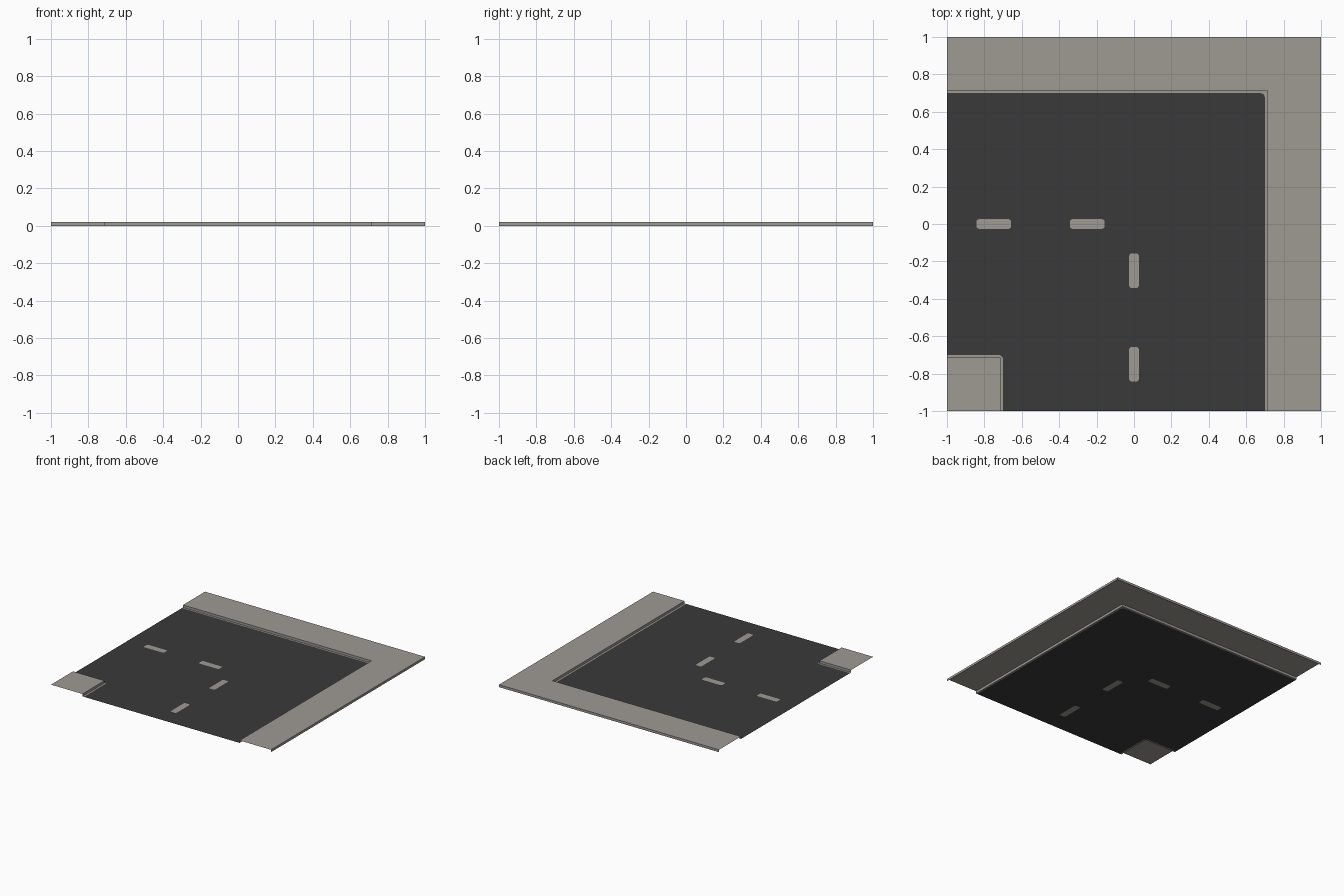
import bpy, bmesh, math

if "Cube" in bpy.data.objects:
    bpy.data.objects.remove(bpy.data.objects["Cube"])

H = 0.02      # pavement height
C = 0.714     # kerb line
R = 0.70      # edge of the asphalt


def material(name, rgb):
    m = bpy.data.materials.new(name)
    m.diffuse_color = (*rgb, 1)
    m.use_nodes = True
    m.node_tree.nodes["Principled BSDF"].inputs["Base Color"].default_value = m.diffuse_color
    return m


asphalt = material("dark asphalt", (0.042, 0.042, 0.042))
paving = material("warm grey paving", (0.342, 0.327, 0.296))


def arc(cx, cy, r, a0, a1, n=4):
    return [(cx + r * math.cos(math.radians(a0 + (a1 - a0) * i / n)),
             cy + r * math.sin(math.radians(a0 + (a1 - a0) * i / n))) for i in range(n + 1)]


def dash(cx, cy, hx, hy, r=0.012):
    pts = []
    for k, (sx, sy) in enumerate([(1, 1), (-1, 1), (-1, -1), (1, -1)]):
        pts += arc(cx + sx * (hx - r), cy + sy * (hy - r), r, 90 * k, 90 * k + 90, 3)
    return pts


def finish(bm, name, mat):
    me = bpy.data.meshes.new(name)
    bm.to_mesh(me)
    bm.free()
    me.materials.append(mat)
    bpy.context.collection.objects.link(bpy.data.objects.new(name, me))


def flat(name, loops, mat):
    """Flat upward-facing sheet; loops after the first are holes."""
    bm = bmesh.new()
    edges = []
    for pts in loops:
        vs = [bm.verts.new((x, y, 0)) for x, y in pts]
        edges += [bm.edges.new((vs[i - 1], vs[i])) for i in range(len(vs))]
    bmesh.ops.triangle_fill(bm, edges=edges, use_beauty=True)
    for f in bm.faces:
        f.normal_update()
        if f.normal.z < 0:
            f.normal_flip()
    finish(bm, name, mat)


def pavement(name, outline, open_sides):
    """Raised sheet (counter-clockwise outline) with walls, open at tile joins."""
    bm = bmesh.new()
    low = [bm.verts.new((x, y, 0)) for x, y in outline]
    top = [bm.verts.new((x, y, H)) for x, y in outline]
    bm.faces.new(top)
    n = len(outline)
    for i in range(n):
        j = (i + 1) % n
        if i not in open_sides:
            bm.faces.new((low[i], low[j], top[j], top[i]))
    for v in [v for v in bm.verts if not v.link_faces]:
        bm.verts.remove(v)
    finish(bm, name, mat=paving)


# Asphalt with rounded bend corners and cut-outs for the lane dashes
inner_bend = arc(-R - 0.025, -R - 0.025, 0.025, 90, 0)
outer_bend = arc(R - 0.025, R - 0.025, 0.025, 0, 90)
dashes = [dash(-c, 0, 0.092, 0.026) for c in (0.25, 0.75)]
dashes += [dash(0, -c, 0.026, 0.092) for c in (0.25, 0.75)]
road = [(-1, -R)] + inner_bend + [(-R, -1), (R, -1)] + outer_bend + [(-1, R)]
flat("road_surface", [road] + dashes, asphalt)

# Lane dashes, flush with the asphalt
for i, d in enumerate(dashes):
    flat(f"lane_dash_{i + 1}", [d], paving)

# Gutter strips between asphalt and kerb
flat("inner_gutter", [[(-1, -R)] + inner_bend + [(-R, -1), (-C, -1), (-C, -C), (-1, -C)]], paving)
flat("outer_gutter", [[(R, -1)] + outer_bend + [(-1, R), (-1, C), (C, C), (C, -1)]], paving)

# Raised pavements
pavement("outer_pavement", [(C, -1), (1, -1), (1, 1), (-1, 1), (-1, C), (C, C)], {0, 3})
pavement("inner_pavement", [(-1, -1), (-C, -1), (-C, -C), (-1, -C)], {0, 3})
